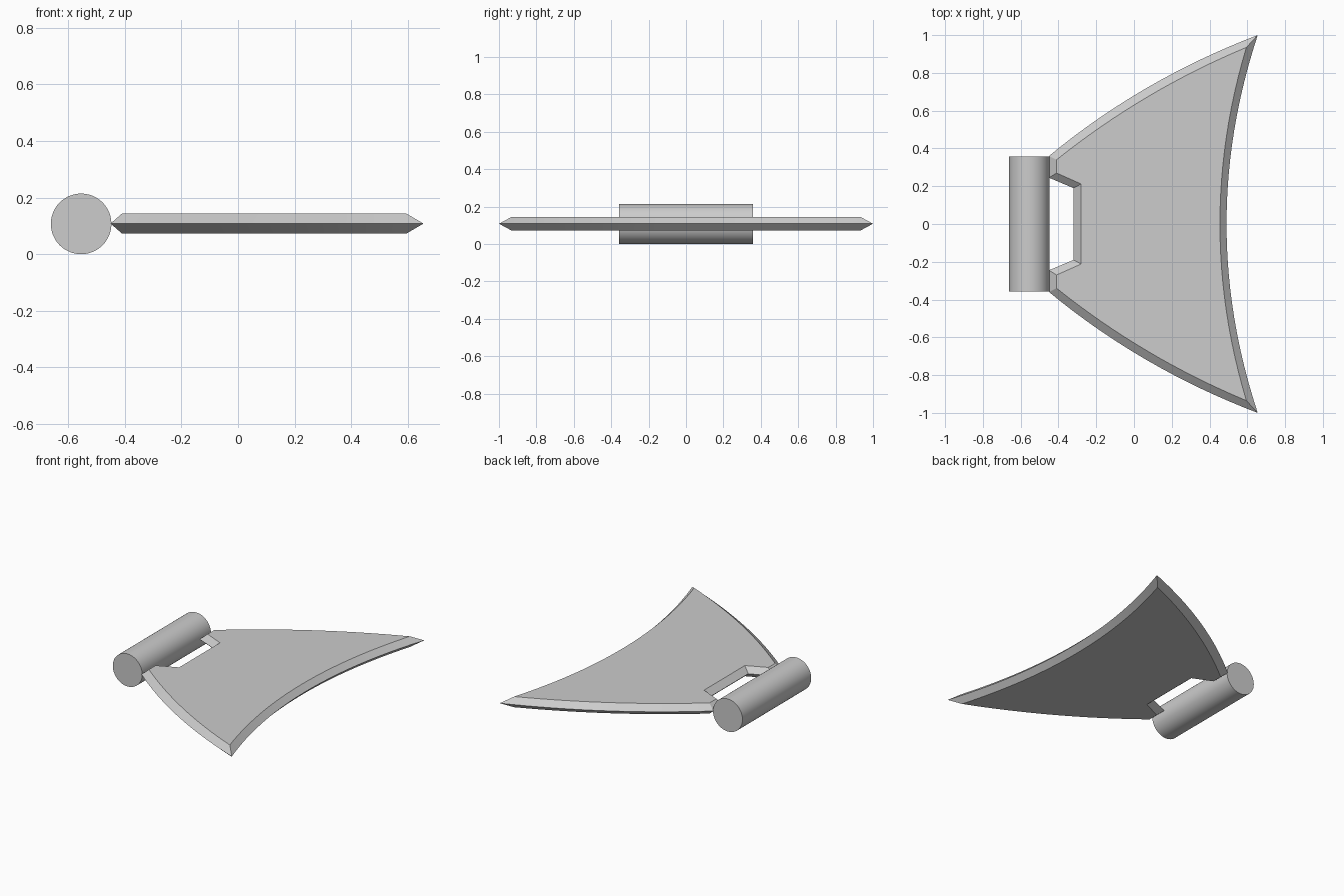
import bpy
import bmesh
import math
from mathutils import Vector

cube = bpy.data.objects.get("Cube")
if cube:
    bpy.data.objects.remove(cube, do_unlink=True)

MID_Z = 0.108
HALF_THICK = 0.035

grey = bpy.data.materials.new("plain_grey")
grey.use_nodes = True
grey.diffuse_color = (0.604, 0.604, 0.604, 1)
grey.node_tree.nodes["Principled BSDF"].inputs["Base Color"].default_value = grey.diffuse_color


def finish(obj):
    obj.data.materials.append(grey)
    bpy.ops.object.select_all(action="DESELECT")
    obj.select_set(True)
    bpy.context.view_layer.objects.active = obj
    bpy.ops.object.shade_smooth_by_angle(angle=math.radians(30))


def bezier(a, c, b, steps=16):
    a, b, c = Vector(a), Vector(b), Vector(c)
    ts = [i / steps for i in range(steps + 1)]
    return [a * (1 - t) ** 2 + c * 2 * t * (1 - t) + b * t * t for t in ts]


def outline(notch, socket, root, bulge, tip, belly_x):
    """Closed blade outline: one half traced, then mirrored in y."""
    half = [Vector(notch), Vector(socket)]
    half += bezier(root, bulge, tip)
    belly = bezier(tip, (belly_x, 0), (tip[0], -tip[1]), 24)[1:-1]
    mirrored = [Vector((p.x, -p.y)) for p in reversed(half)]
    return half + belly + mirrored


# Blade: sharp middle edge with bevels up and down to flat faces
edge = outline((-0.32, 0.19), (-0.45, 0.245), (-0.45, 0.36),
               (0.04, 0.765), (0.655, 1.0), 0.325)
flat = outline((-0.28, 0.212), (-0.41, 0.27), (-0.41, 0.34),
               (0.05, 0.708), (0.595, 0.935), 0.315)

bm = bmesh.new()
ring = [bm.verts.new((p.x, p.y, MID_Z)) for p in edge]
n = len(ring)
for side in (1, -1):
    cap = [bm.verts.new((p.x, p.y, MID_Z + side * HALF_THICK)) for p in flat]
    for i in range(n):
        j = (i + 1) % n
        bm.faces.new((ring[i], ring[j], cap[j], cap[i]))
    bm.faces.new(cap)
bmesh.ops.recalc_face_normals(bm, faces=bm.faces)
mesh = bpy.data.meshes.new("blade")
bm.to_mesh(mesh)
bm.free()
blade = bpy.data.objects.new("blade", mesh)
bpy.context.collection.objects.link(blade)
finish(blade)

# Round socket along the back of the blade
bpy.ops.mesh.primitive_cylinder_add(vertices=48, radius=0.107, depth=0.714,
                                    location=(-0.554, 0, 0.107),
                                    rotation=(math.pi / 2, 0, 0))
socket = bpy.context.object
socket.name = "socket_cylinder"
finish(socket)
